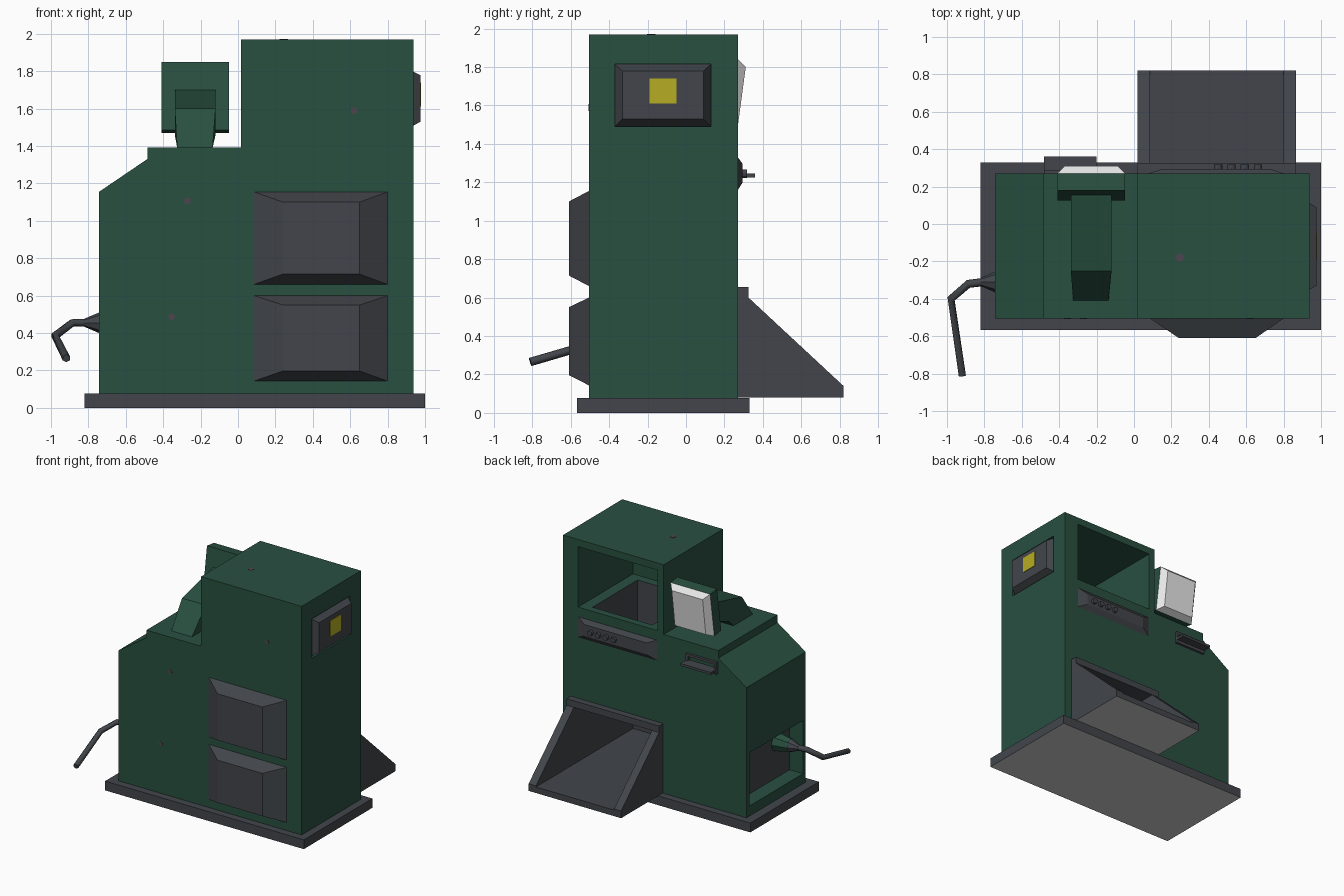
import bpy
import bmesh

cube = bpy.data.objects.get("Cube")
if cube:
    bpy.data.objects.remove(cube, do_unlink=True)


def material(name, rgb):
    m = bpy.data.materials.new(name)
    m.use_nodes = True
    colour = (*rgb, 1)
    m.diffuse_color = colour
    m.node_tree.nodes["Principled BSDF"].inputs["Base Color"].default_value = colour
    return m


GREEN = material("dark green", (0.022, 0.08, 0.053))
GREY = material("charcoal grey", (0.054, 0.06, 0.069))
WHITE = material("screen white", (0.8, 0.8, 0.8))
PALE = material("underside pale grey", (0.6, 0.6, 0.6))
YELLOW = material("label yellow", (0.47, 0.42, 0.018))
MAUVE = material("rivet mauve grey", (0.075, 0.06, 0.08))


def loft(name, a, b, mat):
    """Solid between two matching loops of points."""
    bm = bmesh.new()
    va = [bm.verts.new(p) for p in a]
    vb = [bm.verts.new(p) for p in b]
    bm.faces.new(va)
    bm.faces.new(vb[::-1])
    n = len(va)
    for i in range(n):
        j = (i + 1) % n
        bm.faces.new((va[i], va[j], vb[j], vb[i]))
    bmesh.ops.recalc_face_normals(bm, faces=bm.faces)
    me = bpy.data.meshes.new(name)
    bm.to_mesh(me)
    bm.free()
    me.materials.append(mat)
    ob = bpy.data.objects.new(name, me)
    bpy.context.collection.objects.link(ob)
    return ob


def box(name, x, y, z, mat):
    loops = [[(x[0], y[0], h), (x[1], y[0], h), (x[1], y[1], h), (x[0], y[1], h)] for h in z]
    return loft(name, *loops, mat)


def frustum(name, axis, levels, outer, inner, mat):
    """Raised panel along axis; rectangles are (u0, u1, v0, v1)."""
    def loop(level, r):
        uv = [(r[0], r[2]), (r[1], r[2]), (r[1], r[3]), (r[0], r[3])]
        return [(level, u, v) if axis == "x" else (u, level, v) for u, v in uv]
    return loft(name, loop(levels[0], outer), loop(levels[1], inner), mat)


def cut(ob, x, y, z):
    cutter = box(ob.name + "_cutter", x, y, z, GREEN)
    mod = ob.modifiers.new("cut", "BOOLEAN")
    mod.operation = "DIFFERENCE"
    mod.solver = "EXACT"
    mod.object = cutter
    bpy.context.view_layer.objects.active = ob
    bpy.ops.object.modifier_apply(modifier=mod.name)
    bpy.data.objects.remove(cutter, do_unlink=True)


def pale_underside(ob):
    ob.data.materials.append(PALE)
    for p in ob.data.polygons:
        p.material_index = int(p.normal.z < -0.9 and p.center.z < 0.1)


def cylinder(name, radius, depth, location, rotation, mat):
    bpy.ops.mesh.primitive_cylinder_add(vertices=12, radius=radius, depth=depth,
                                        location=location, rotation=rotation)
    bpy.context.object.name = name
    bpy.context.object.data.materials.append(mat)


# Base plate
pale_underside(box("base_plate", (-0.82, 1.0), (-0.567, 0.33), (0, 0.077), GREY))

# Cabinet with stepped outline
outline = [(-0.743, 0.077), (-0.743, 1.155), (-0.485, 1.33), (-0.485, 1.393),
           (0.015, 1.393), (0.015, 1.97), (0.937, 1.97), (0.937, 0.077)]
body = loft("cabinet", [(x, -0.505, z) for x, z in outline],
            [(x, 0.27, z) for x, z in outline], GREEN)
cut(body, (0.07, 0.80), (-0.45, 0.4), (1.41, 1.91))      # upper compartment
cut(body, (0.16, 0.71), (-0.38, 0.21), (0.95, 1.5))      # drop shaft
cut(body, (0.085, 0.80), (-0.45, 0.4), (0.13, 0.60))     # delivery cavity
cut(body, (-0.9, -0.62), (-0.47, 0.23), (0.16, 0.60))    # power recess
cut(body, (0.905, 1.1), (-0.37, 0.13), (1.49, 1.815))    # side panel seat

# Grey linings inside the shaft, the delivery cavity and the power recess
body.data.materials.append(GREY)
linings = [((0.15, 0.72), (-0.39, 0.22), (0.94, 1.40)),
           ((0.08, 0.81), (-0.46, 0.26), (0.12, 0.61)),
           ((-0.63, -0.61), (-0.47, 0.23), (0.16, 0.60))]
for p in body.data.polygons:
    p.material_index = int(any(all(lo < c < hi for c, (lo, hi) in zip(p.center, b))
                               for b in linings))

# Rivets on the front and on the roof
for i, (x, z) in enumerate([(0.62, 1.59), (-0.27, 1.107), (-0.355, 0.487)]):
    cylinder(f"front_rivet_{i + 1}", 0.018, 0.006, (x, -0.505, z), (1.5708, 0, 0), MAUVE)
cylinder("roof_rivet", 0.022, 0.006, (0.245, -0.18, 1.97), (0, 0, 0), MAUVE)

# Front raised panels
frustum("front_panel_upper", "y", (-0.505, -0.61),
        (0.085, 0.80, 0.66, 1.155), (0.24, 0.65, 0.715, 1.10), GREY)
frustum("front_panel_lower", "y", (-0.505, -0.61),
        (0.085, 0.80, 0.143, 0.60), (0.24, 0.65, 0.197, 0.55), GREY)

# Side panel with label
frustum("side_panel", "x", (0.905, 0.975),
        (-0.37, 0.13, 1.49, 1.815), (-0.33, 0.09, 1.53, 1.778), GREY)
box("side_label", (0.974, 0.979), (-0.19, -0.05), (1.61, 1.74), YELLOW)

# Delivery chute, hollowed between its side walls
side = [(0.27, 0.08), (0.27, 0.655), (0.325, 0.655), (0.325, 0.60), (0.82, 0.14), (0.82, 0.08)]
chute = loft("delivery_chute", [(0.02, y, z) for y, z in side],
             [(0.867, y, z) for y, z in side], GREY)
cut(chute, (0.085, 0.80), (0.1, 1.0), (0.13, 0.60))
pale_underside(chute)

# Control panel with knobs
frustum("control_panel", "y", (0.27, 0.295),
        (0.075, 0.80, 1.16, 1.33), (0.155, 0.725, 1.20, 1.295), GREY)
for i in range(4):
    cylinder(f"control_knob_{i + 1}", 0.022, 0.03, (0.45 + 0.071 * i, 0.303, 1.245),
             (1.5708, 0, 0), GREY)

# Slot frame and tray
for name, x, z in [("slot_top", (-0.48, -0.2), (1.28, 1.3)),
                   ("slot_bottom", (-0.48, -0.2), (1.2, 1.245)),
                   ("slot_left", (-0.22, -0.2), (1.245, 1.28)),
                   ("slot_right", (-0.48, -0.46), (1.245, 1.28))]:
    box(name, x, (0.27, 0.29), z, GREY)
box("slot_tray", (-0.48, -0.2), (0.28, 0.36), (1.225, 1.245), GREY)

# Monitor arm, slightly narrower at its foot
arm_side = [(-0.41, 1.39), (-0.25, 1.60), (0.155, 1.70), (0.14, 1.55), (-0.08, 1.46), (-0.16, 1.39)]


def arm_loop(edge, inward):
    return [(edge + (inward if z < 1.4 else 0), y, z) for y, z in arm_side]


loft("monitor_arm", arm_loop(-0.338, 0.013), arm_loop(-0.12, -0.016), GREEN)

# Tilted monitor and its screen
shell = [(0.125, 1.485), (0.18, 1.85), (0.27, 1.84), (0.215, 1.47)]
loft("monitor_shell", [(-0.41, y, z) for y, z in shell],
     [(-0.047, y, z) for y, z in shell], GREEN)


def screen_loop(x0, x1, low, high):
    return [(x0, *low), (x1, *low), (x1, *high), (x0, *high)]


loft("monitor_screen", screen_loop(-0.41, -0.047, (0.215, 1.47), (0.27, 1.84)),
     screen_loop(-0.37, -0.087, (0.27, 1.495), (0.311, 1.80)), WHITE)

# Power plug and cord
for name, x, r0, r1, mat in [("plug_socket", (-0.62, -0.745), 0.08, 0.055, GREEN),
                             ("plug_sleeve", (-0.745, -0.82), 0.054, 0.022, GREY)]:
    bpy.ops.mesh.primitive_cone_add(vertices=8, radius1=r0, radius2=r1, depth=x[0] - x[1],
                                    location=(sum(x) / 2, -0.31, 0.455),
                                    rotation=(0, -1.5708, 0))
    bpy.context.object.name = name
    bpy.context.object.data.materials.append(mat)

path = [(-0.80, -0.31, 0.455), (-0.885, -0.32, 0.455),
        (-0.978, -0.40, 0.385), (-0.918, -0.81, 0.265)]
curve = bpy.data.curves.new("power_cord", "CURVE")
curve.dimensions = "3D"
curve.bevel_depth = 0.022
curve.bevel_resolution = 1
curve.use_fill_caps = True
spline = curve.splines.new("POLY")
spline.points.add(len(path) - 1)
for pt, co in zip(spline.points, path):
    pt.co = (*co, 1)
curve.materials.append(GREY)
bpy.context.collection.objects.link(bpy.data.objects.new("power_cord", curve))
